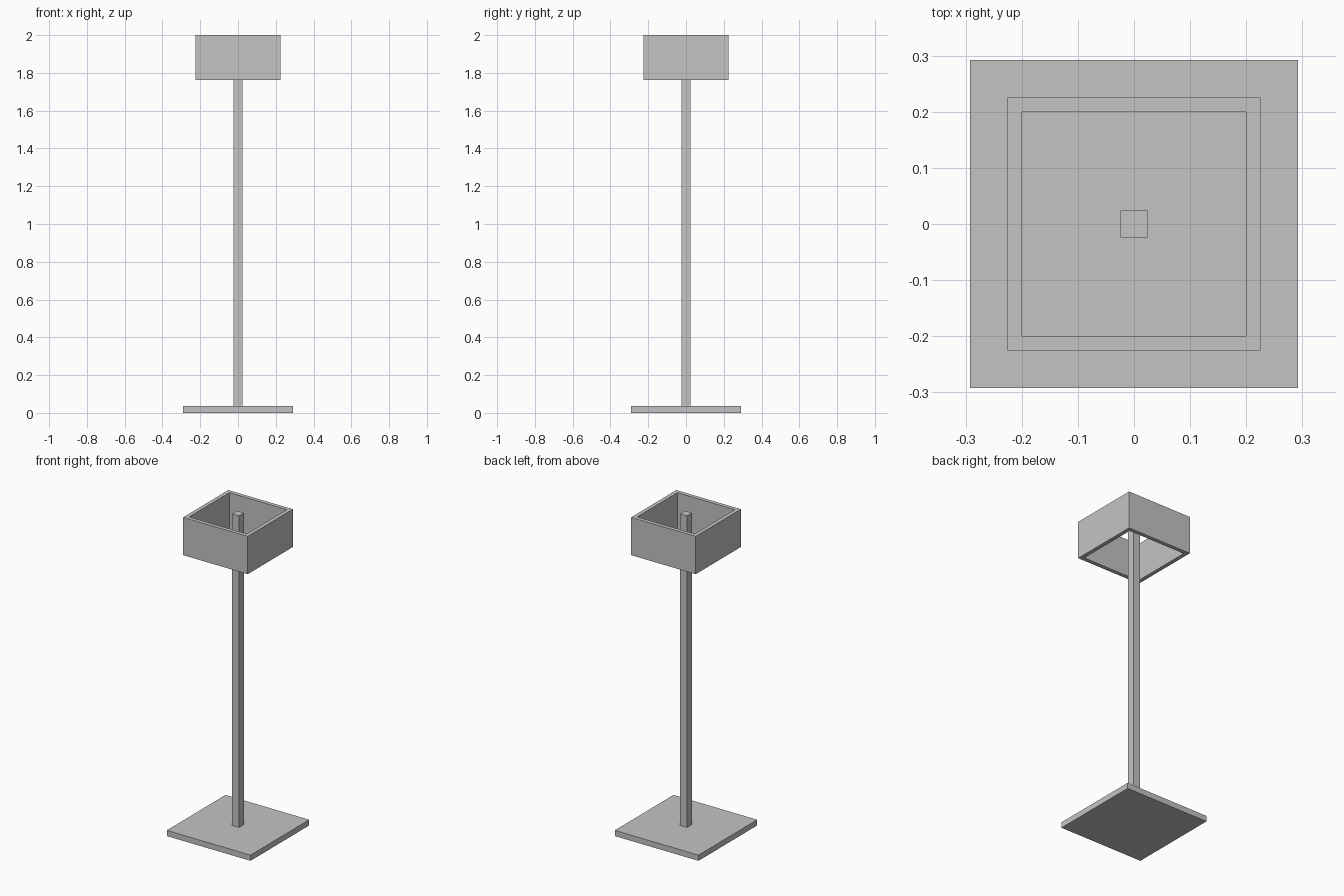
import bpy
import bmesh

cube = bpy.data.objects.get("Cube")
if cube:
    bpy.data.objects.remove(cube, do_unlink=True)

# Single plain grey for the whole lamp
grey = bpy.data.materials.new("light grey")
grey.use_nodes = True
colour = (0.55, 0.55, 0.55, 1)
grey.diffuse_color = colour
grey.node_tree.nodes["Principled BSDF"].inputs["Base Color"].default_value = colour


def add_object(name, bm):
    bmesh.ops.recalc_face_normals(bm, faces=bm.faces)
    mesh = bpy.data.meshes.new(name)
    bm.to_mesh(mesh)
    bm.free()
    mesh.materials.append(grey)
    obj = bpy.data.objects.new(name, mesh)
    bpy.context.collection.objects.link(obj)
    return obj


def square_block(name, half, bottom, top):
    """Square block centred on the z axis."""
    bm = bmesh.new()
    bmesh.ops.create_cube(bm, size=1)
    bmesh.ops.scale(bm, vec=(2 * half, 2 * half, top - bottom), verts=bm.verts)
    bmesh.ops.translate(bm, vec=(0, 0, (top + bottom) / 2), verts=bm.verts)
    return add_object(name, bm)


def square_frame(name, outer, inner, bottom, top):
    """Square tube, open at both ends."""
    bm = bmesh.new()
    corners = ((-1, -1), (1, -1), (1, 1), (-1, 1))
    profile = ((outer, bottom), (outer, top), (inner, top), (inner, bottom))
    rings = [[bm.verts.new((x * r, y * r, z)) for x, y in corners]
             for r, z in profile]
    for k, ring in enumerate(rings):
        after = rings[(k + 1) % 4]
        for i in range(4):
            j = (i + 1) % 4
            bm.faces.new((ring[i], ring[j], after[j], after[i]))
    return add_object(name, bm)


# Flat foot plate, upright pole and hollow shade
square_block("base_plate", 0.292, 0, 0.036)
square_block("pole", 0.0245, 0.036, 2.0)
square_frame("lamp_shade", 0.225, 0.2, 1.762, 2.0)
